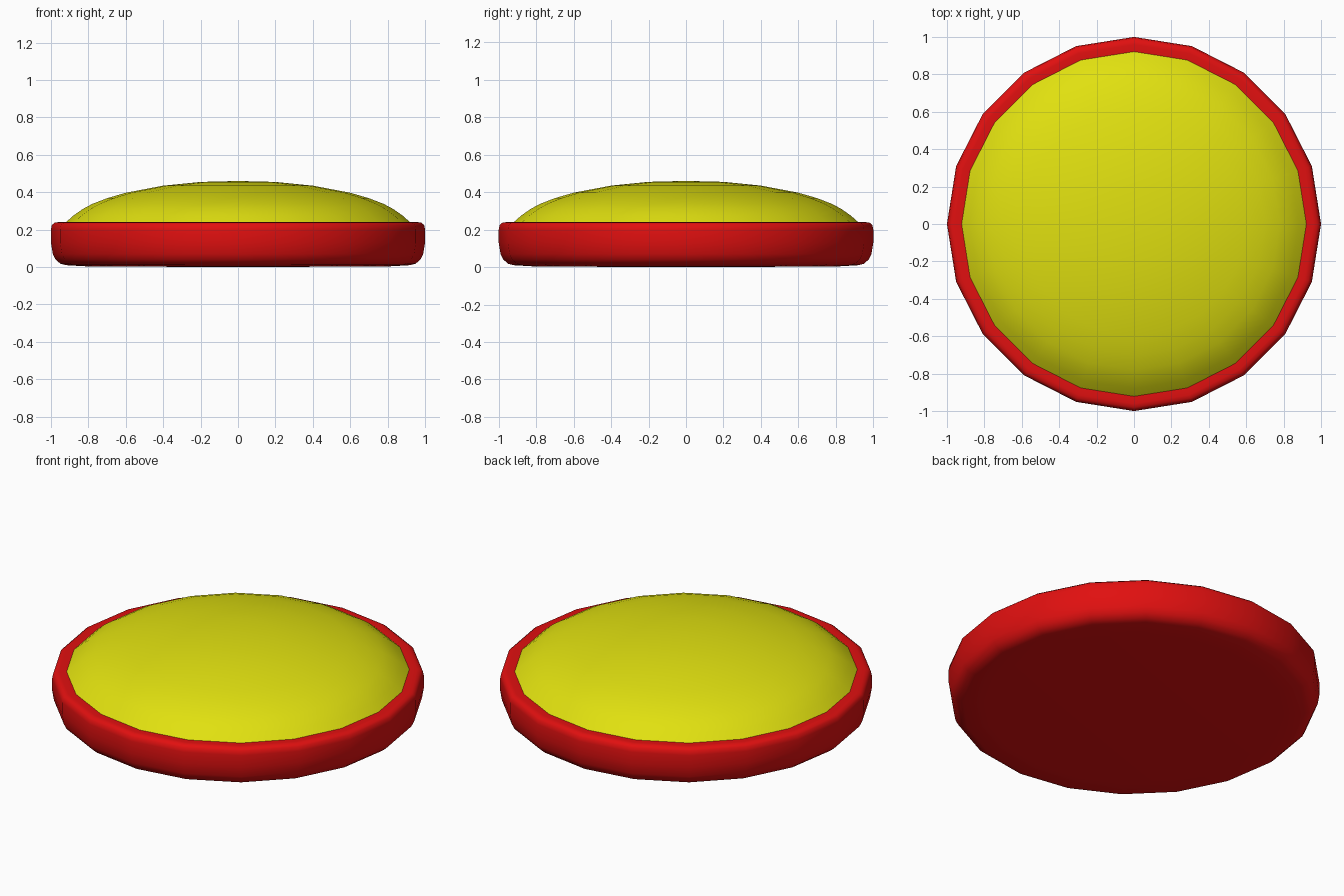
import bpy
import bmesh
import math

if "Cube" in bpy.data.objects:
    bpy.data.objects.remove(bpy.data.objects["Cube"])

SIDES = 20


def material(name, rgb):
    mat = bpy.data.materials.new(name)
    mat.use_nodes = True
    mat.diffuse_color = (*rgb, 1)
    mat.node_tree.nodes["Principled BSDF"].inputs["Base Color"].default_value = (*rgb, 1)
    return mat


def lathe(name, profile, mat, sharp_angle):
    """Spin a (radius, height) profile around z; a zero radius becomes a pole."""
    bm = bmesh.new()
    rings = []
    for r, z in profile:
        count = SIDES if r else 1
        rings.append([bm.verts.new((r * math.cos(math.tau * i / SIDES),
                                    r * math.sin(math.tau * i / SIDES), z))
                      for i in range(count)])
    for low, high in zip(rings, rings[1:]):
        for i in range(SIDES):
            j = (i + 1) % SIDES
            corners = [low[i % len(low)], low[j % len(low)],
                       high[j % len(high)], high[i % len(high)]]
            bm.faces.new(list(dict.fromkeys(corners)))
    bm.normal_update()
    mesh = bpy.data.meshes.new(name)
    bm.to_mesh(mesh)
    bm.free()
    mesh.materials.append(mat)
    obj = bpy.data.objects.new(name, mesh)
    bpy.context.collection.objects.link(obj)
    bpy.ops.object.select_all(action='DESELECT')
    obj.select_set(True)
    bpy.context.view_layer.objects.active = obj
    bpy.ops.object.shade_smooth_by_angle(angle=math.radians(sharp_angle))
    return obj


red = material("red", (0.75, 0.005, 0.005))
yellow = material("yellow", (0.75, 0.75, 0.005))

# Round base with a softened lower edge and a narrow rolled rim
lathe("base", [(0, 0), (0.8, 0.003), (0.92, 0.01), (0.95, 0.018), (0.975, 0.04),
               (0.99, 0.07), (1, 0.13), (1, 0.2), (0.995, 0.225), (0.98, 0.237),
               (0.96, 0.24), (0.92, 0.238)], red, 50)

# Shallow domed cap seated inside the rim
lathe("dome", [(0.925, 0.235), (0.88, 0.275), (0.83, 0.31), (0.78, 0.337),
               (0.7, 0.368), (0.6, 0.397), (0.4, 0.435), (0.2, 0.455),
               (0, 0.46)], yellow, 50)
